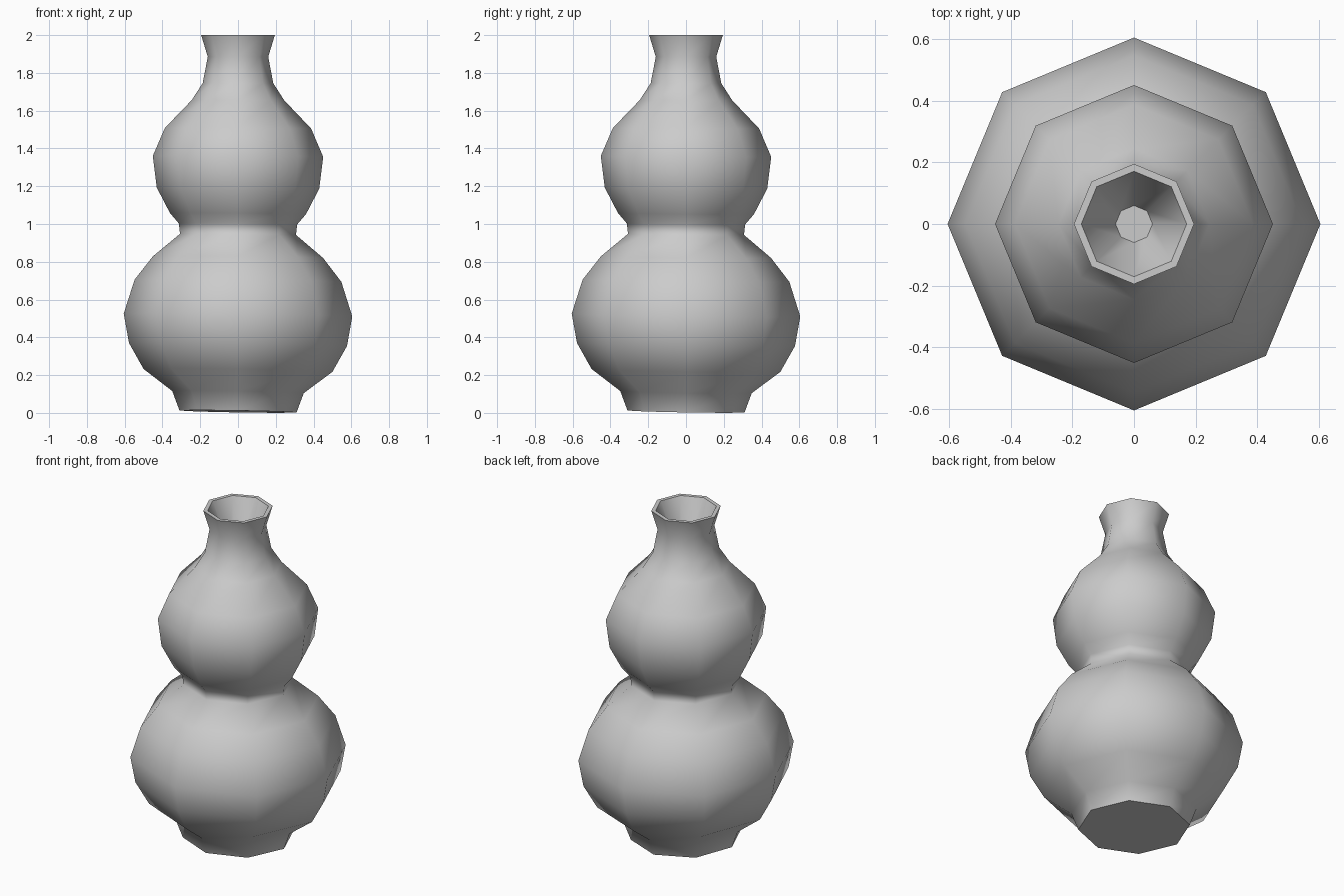
import bpy, bmesh
from math import cos, sin, pi, radians

if "Cube" in bpy.data.objects:
    bpy.data.objects.remove(bpy.data.objects["Cube"])

SIDES = 8
# Outer profile from foot to lip, then down the funnel-shaped mouth (radius, height)
PROFILE = [(0.31, 0.0075), (0.348, 0.11), (0.50, 0.225), (0.577, 0.362),
           (0.605, 0.518), (0.547, 0.70), (0.45, 0.825), (0.307, 0.945),
           (0.313, 1.0), (0.36, 1.055), (0.43, 1.19), (0.451, 1.358),
           (0.387, 1.507), (0.245, 1.655), (0.187, 1.745), (0.16, 1.885),
           (0.195, 2.0), (0.171, 2.0), (0.06, 1.74)]

bm = bmesh.new()


def ring(r, z):
    """Octagonal ring, leaning slightly near the foot like a hand-made bottle."""
    lean = 0.017 * (1 - z / 2)
    verts = []
    for i in range(SIDES):
        a = 2 * pi * i / SIDES
        x, y = r * cos(a), r * sin(a)
        verts.append(bm.verts.new((x, y, z - lean * (x + y))))
    return verts


# Walls
rings = [ring(r, z) for r, z in PROFILE]
for lower, upper in zip(rings, rings[1:]):
    for i in range(SIDES):
        j = (i + 1) % SIDES
        bm.faces.new((lower[i], lower[j], upper[j], upper[i]))

# Underside and floor of the mouth
bm.faces.new(rings[0][::-1])
bm.faces.new(rings[-1])
bmesh.ops.recalc_face_normals(bm, faces=bm.faces)

mesh = bpy.data.meshes.new("gourd_bottle")
bm.to_mesh(mesh)
bm.free()
bottle = bpy.data.objects.new("gourd_bottle", mesh)
bpy.context.collection.objects.link(bottle)

# Smooth body with crisp lip and foot edges
bpy.context.view_layer.objects.active = bottle
bottle.select_set(True)
bpy.ops.object.shade_smooth_by_angle(angle=radians(62))
